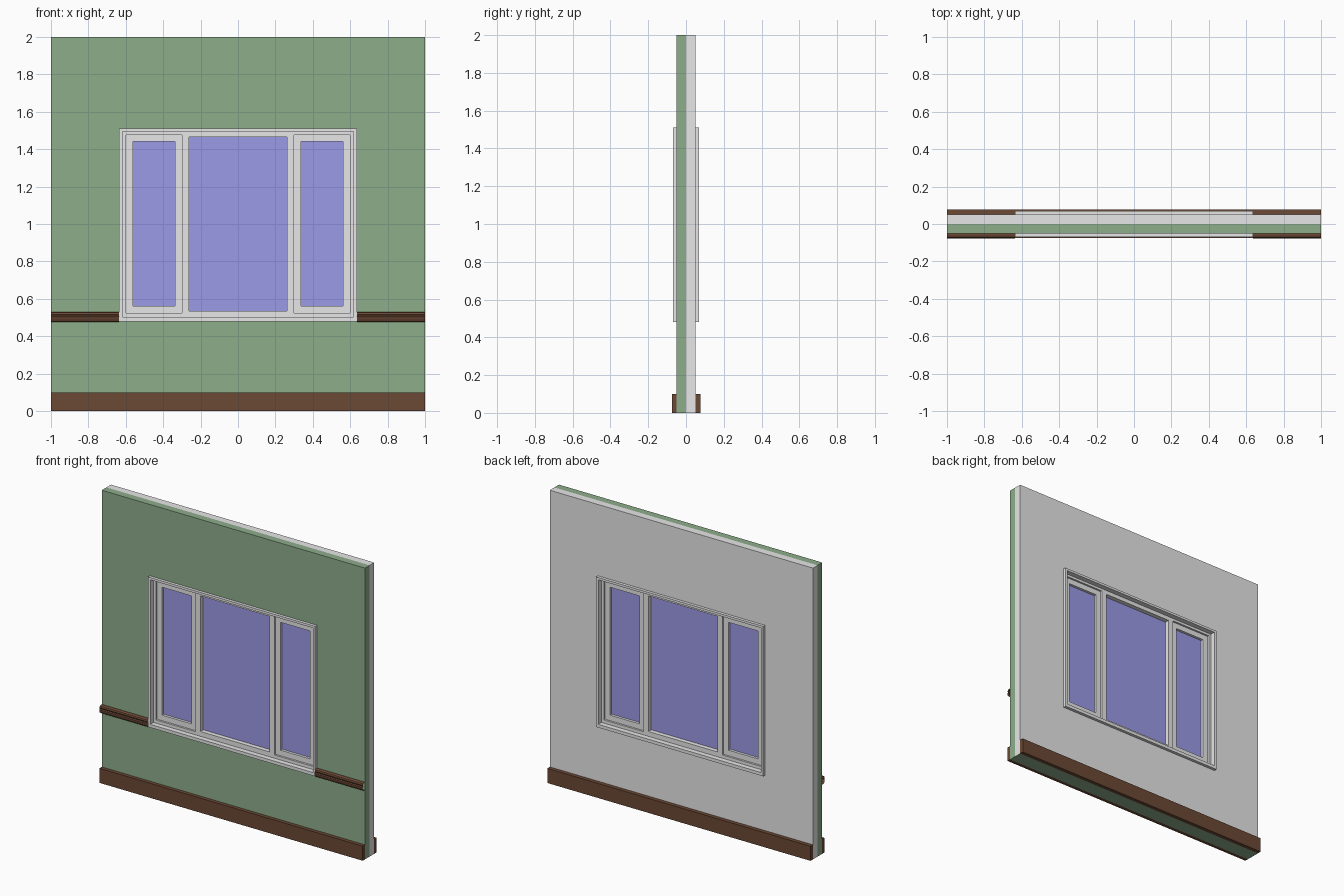
import bpy
import bmesh

cube = bpy.data.objects.get("Cube")
if cube:
    bpy.data.objects.remove(cube, do_unlink=True)


def material(name, r, g, b):
    mat = bpy.data.materials.new(name)
    mat.use_nodes = True
    mat.diffuse_color = (r, g, b, 1)
    mat.node_tree.nodes["Principled BSDF"].inputs["Base Color"].default_value = (r, g, b, 1)
    return mat


green = material("wall green", 0.27, 0.42, 0.26)
grey = material("light grey", 0.8, 0.8, 0.8)
brown = material("dark wood", 0.147, 0.065, 0.035)
blue = material("glass blue", 0.335, 0.325, 0.8)


def finish(name, bm, *mats):
    mesh = bpy.data.meshes.new(name)
    bm.normal_update()
    bm.to_mesh(mesh)
    bm.free()
    for mat in mats:
        mesh.materials.append(mat)
    obj = bpy.data.objects.new(name, mesh)
    bpy.context.collection.objects.link(obj)
    return obj


def box(name, x0, x1, y0, y1, z0, z1, mat):
    bm = bmesh.new()
    bmesh.ops.create_cube(bm, size=1)
    for v in bm.verts:
        v.co = (x1 if v.co.x > 0 else x0,
                y1 if v.co.y > 0 else y0,
                z1 if v.co.z > 0 else z0)
    return finish(name, bm, mat)


def ring(name, outer, inner, y0, y1, *mats):
    """Rectangular frame; outer and inner are (x0, x1, z0, z1)."""
    bm = bmesh.new()

    def loop(rect, y):
        x0, x1, z0, z1 = rect
        return [bm.verts.new((x, y, z)) for x, z in
                ((x0, z0), (x1, z0), (x1, z1), (x0, z1))]

    loops = [loop(outer, y0), loop(inner, y0), loop(inner, y1), loop(outer, y1)]
    for a, b in zip(loops, loops[1:] + loops[:1]):
        for i in range(4):
            j = (i + 1) % 4
            bm.faces.new((a[i], a[j], b[j], b[i]))
    bmesh.ops.recalc_face_normals(bm, faces=bm.faces)
    return finish(name, bm, *mats)


# Wall in two layers around the window opening
wall = (-1, 1, 0, 2)
opening = (-0.625, 0.625, 0.49, 1.5)
ring("wall_front", wall, opening, -0.05, 0, green)
back = ring("wall_back", wall, opening, 0, 0.05, grey, green)
for face in back.data.polygons:
    if face.center.z < 0.001:  # underside
        face.material_index = 1

# Baseboards on both sides
box("baseboard_front", -1, 1, -0.075, -0.05, 0, 0.1, brown)
box("baseboard_back", -1, 1, 0.05, 0.077, 0, 0.1, brown)

# Window casing and the recessed main frame
casing_inner = (-0.617, 0.617, 0.502, 1.494)
ring("window_casing", (-0.635, 0.635, 0.48, 1.51), casing_inner, -0.07, 0.07, grey)
ring("window_frame", casing_inner, (-0.6, 0.6, 0.524, 1.477), -0.035, 0.035, grey)

# Fixed centre pane
centre = (-0.262, 0.262, 0.535, 1.466)
ring("centre_frame", (-0.3, 0.3, 0.524, 1.477), centre, -0.035, 0.035, grey)
box("centre_glass", *centre[:2], -0.004, 0.004, *centre[2:], blue)

# Chair rail profile as (y, z)
rail = [(-0.05, 0.53), (-0.062, 0.53), (-0.071, 0.526), (-0.075, 0.517),
        (-0.072, 0.509), (-0.077, 0.503), (-0.077, 0.494), (-0.072, 0.482),
        (-0.062, 0.475), (-0.05, 0.475)]

for side, sign in (("left", 1), ("right", -1)):
    # Side sash with its pane
    def span(a, b):
        return tuple(sorted((a * sign, b * sign)))

    pane = (*span(0.337, 0.562), 0.562, 1.44)
    ring(side + "_sash", (*span(0.3, 0.6), 0.524, 1.477), pane, -0.022, 0.022, grey)
    box(side + "_glass", *pane[:2], -0.004, 0.004, *pane[2:], blue)

    # Open-ended rail moulding beside the window
    bm = bmesh.new()
    x0, x1 = span(0.635, 1)
    near = [bm.verts.new((x0, y, z)) for y, z in rail]
    far = [bm.verts.new((x1, y, z)) for y, z in rail]
    for i in range(len(rail) - 1):
        bm.faces.new((near[i], near[i + 1], far[i + 1], far[i]))
    finish(side + "_chair_rail", bm, brown)
